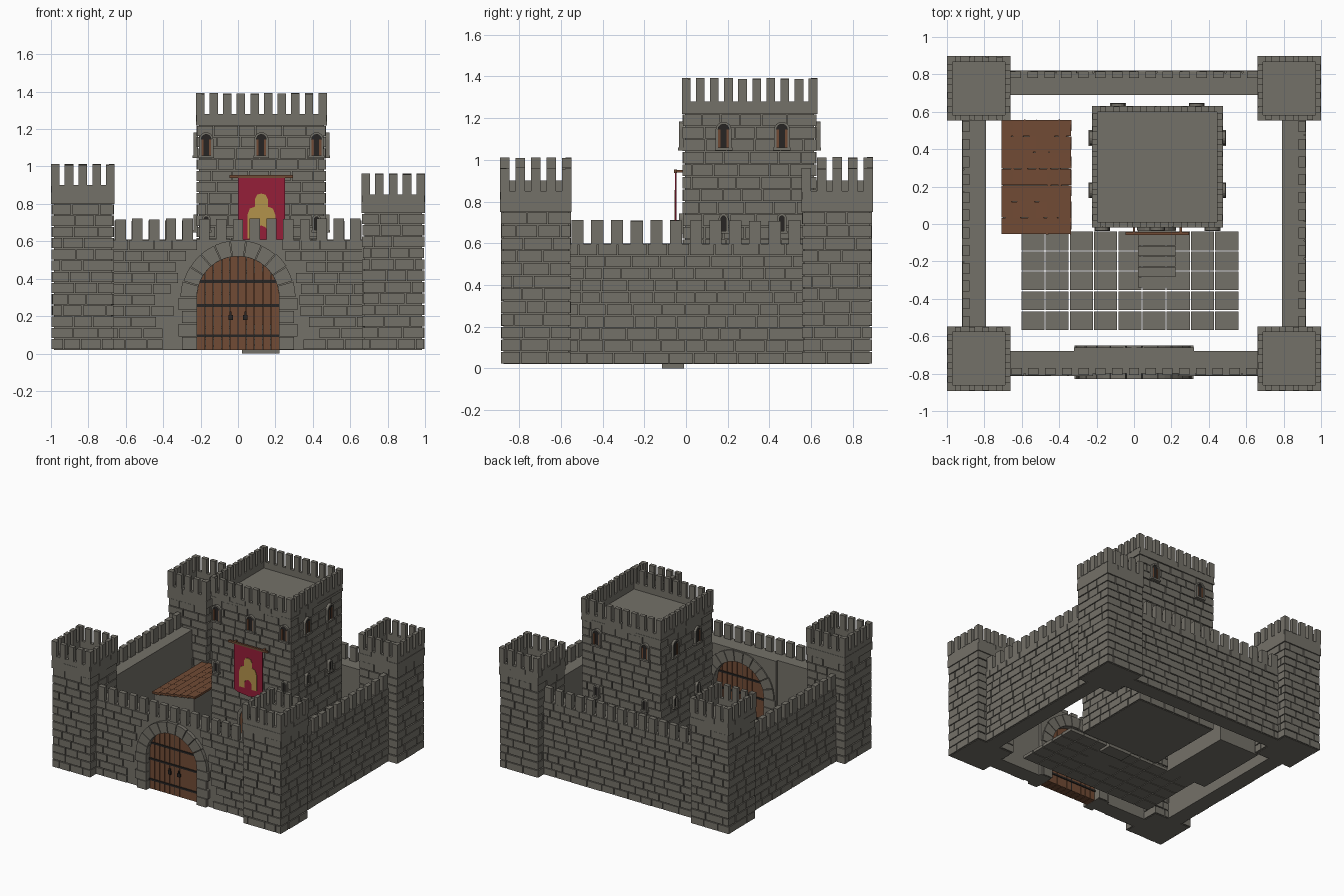
import bpy, bmesh, math, random
from mathutils import Matrix, Vector

if "Cube" in bpy.data.objects:
    bpy.data.objects.remove(bpy.data.objects["Cube"])

random.seed(4)
I = Matrix.Identity(4)
Z0 = 0.02


def material(name, rgb):
    m = bpy.data.materials.new(name)
    m.diffuse_color = (*rgb, 1)
    m.use_nodes = True
    m.node_tree.nodes["Principled BSDF"].inputs["Base Color"].default_value = m.diffuse_color
    return m


STONE = material("grey stone", (0.175, 0.165, 0.14))
WOOD = material("brown wood", (0.165, 0.07, 0.035))
IRON = material("dark iron", (0.02, 0.018, 0.017))
RED = material("crimson cloth", (0.30, 0.013, 0.04))
GOLD = material("gold cloth", (0.45, 0.29, 0.07))


class Part:
    """Collects boxes and prisms into one named object."""

    def __init__(self, name, mat):
        self.name, self.mat, self.bm = name, mat, bmesh.new()

    def box(self, lo, hi, M=I):
        lo, hi = Vector(lo), Vector(hi)
        S = Matrix.Diagonal((*(hi - lo), 1))
        bmesh.ops.create_cube(self.bm, size=1, matrix=M @ Matrix.Translation((lo + hi) / 2) @ S)

    def prism(self, pts, y0, y1, M=I):
        a = [self.bm.verts.new(M @ Vector((x, y0, z))) for x, z in pts]
        b = [self.bm.verts.new(M @ Vector((x, y1, z))) for x, z in pts]
        self.bm.faces.new(a)
        self.bm.faces.new(b[::-1])
        for i in range(len(a)):
            j = (i + 1) % len(a)
            self.bm.faces.new((a[j], a[i], b[i], b[j]))

    def done(self):
        bmesh.ops.recalc_face_normals(self.bm, faces=self.bm.faces[:])
        me = bpy.data.meshes.new(self.name)
        self.bm.to_mesh(me)
        self.bm.free()
        me.materials.append(self.mat)
        bpy.context.collection.objects.link(bpy.data.objects.new(self.name, me))


def side(cx, cy, k):
    """Frame of side k (front, right, back, left): local -y points outward."""
    return Matrix.Translation((cx, cy, 0)) @ Matrix.Rotation(k * math.pi / 2, 4, 'Z')


def arch(r, spring, z0, n=16):
    arc = [(-r * math.cos(math.pi * i / n), spring + r * math.sin(math.pi * i / n)) for i in range(n + 1)]
    return [(-r, z0)] + arc + [(r, z0)]


def bricks(p, M, u0, u1, z0, z1, face, d=0.012, skip=None):
    """Courses of slightly raised blocks on the plane y = -face."""
    rows = round((z1 - z0) / 0.06)
    h, g = (z1 - z0) / rows, 0.003
    for r in range(rows):
        cuts, u = [u0], u0 + random.uniform(0.04, 0.13)
        while u < u1 - 0.04:
            cuts.append(u)
            u += random.uniform(0.085, 0.15)
        cuts.append(u1)
        for a, b in zip(cuts, cuts[1:]):
            za, zb = z0 + r * h, z0 + (r + 1) * h
            if skip and skip(a, b, za):
                continue
            out = d - random.choice((0, 0, 0.002, 0.003))
            p.box((a + g, -face - out, za + g), (b - g, -face + 0.004, zb - g), M)


def merlons(p, M, u0, u1, n, face, thick, z0, z1, fill=0.62):
    pitch = (u1 - u0) / (n - 1 + fill)
    for i in range(n):
        a = u0 + i * pitch
        p.box((a, -face, z0 - 0.005), (a + pitch * fill, -face + thick, z1 + random.uniform(-0.003, 0.003)), M)


def square_tower(name, cx, cy, hx, hy, top, n, band=0.10, mer=0.11):
    """Brick body, overhanging hollow parapet and merlons."""
    p = Part(name, STONE)
    base = top - mer
    p.box((cx - hx + .016, cy - hy + .016, Z0), (cx + hx - .016, cy + hy - .016, base - 0.05))
    for k in range(4):
        w, f = (hx, hy) if k % 2 == 0 else (hy, hx)
        M = side(cx, cy, k)
        bricks(p, M, -w + .005, w - .005, Z0, base - band, f - 0.016)
        p.box((-w, -f, base - band), (w, -f + 0.03, base - 0.04), M)
        bricks(p, M, -w + .003, w - .003, base - 0.045, base, f - 0.004, 0.004)
        p.box((-w + .003, -f + .003, base - 0.05), (w - .003, -f + 0.03, base), M)
        merlons(p, M, -w, w, n, f, 0.03, base, top)
    p.done()


# corner towers
for nm, cx, cy, top in (("front_left_tower", -.83, -.72, 1.01), ("front_right_tower", .83, -.72, .96),
                        ("back_left_tower", -.83, .725, 1.01), ("back_right_tower", .83, .725, .96)):
    square_tower(nm, cx, cy, 0.17, 0.172, top, 5)

# keep
KX, KY, KW, KD = 0.125, 0.305, 0.35, 0.325
square_tower("keep", KX, KY, KW, KD, 1.39, 10, band=0.06)

# side and back curtain walls
for nm, k, w, f in (("right_wall", 1, 0.57, 0.92), ("back_wall", 2, 0.68, 0.82), ("left_wall", 3, 0.57, 0.92)):
    p, M = Part(nm, STONE), side(0, 0, k)
    p.box((-w, -f + .012, Z0), (w, -f + 0.13, 0.60), M)
    bricks(p, M, -w, w, Z0, 0.60, f - 0.012)
    merlons(p, M, -w + 0.02, w - 0.02, 15 if k == 2 else 12, f - 0.004, 0.036, 0.60, 0.71)
    p.done()

# front wall with arched gateway
SP, R, RO = 0.30, 0.22, 0.31


def in_gate(a, b, z):
    x = 0 if a * b < 0 else min(abs(a), abs(b))
    return x < RO and (z < SP or math.hypot(x, z - SP) < RO - 0.03)


p = Part("front_wall", STONE)
for s in (-1, 1):
    a, b = sorted((s * 0.68, s * 0.32))
    p.box((a, -0.80, Z0), (b, -0.68, 0.61))
opening = arch(R, SP, Z0)
p.prism([(-.32, Z0)] + opening + [(.32, Z0), (.32, .61), (-.32, .61)], -0.80, -0.66)
bricks(p, I, -0.68, 0.68, Z0, 0.61, 0.80, skip=in_gate)
merlons(p, I, -0.655, 0.655, 15, 0.806, 0.036, 0.61, 0.72)
p.done()

# gate surround, outside and inside
p = Part("gate_arch", STONE)
for y0, y1 in ((-.828, -.79), (-.67, -.65)):
    for i in range(11):
        a, b = (math.pi * (i + t) / 11 for t in (0.03, 0.97))
        ro = RO - random.uniform(0, 0.008)
        ring = [(r * math.cos(t), SP + r * math.sin(t)) for r, t in
                ((R, a), (ro, a), (ro, (a + b) / 2), (ro, b), (R, b), (R, (a + b) / 2))]
        p.prism(ring, y0, y1)
    for s in (-1, 1):
        for i in range(4):
            x0, x1 = sorted((s * R, s * (RO + (0.008 if i % 2 else -0.01))))
            p.box((x0, y0, Z0 + i * .07 + .002), (x1, y1, Z0 + (i + 1) * .07 - .002))
p.done()

# gate doors: planks cut to the arch, iron straps and ring handles
p = Part("gate_planks", WOOD)
for i in range(10):
    x0 = -R + i * 0.044 + 0.0015
    xs = [x0 + 0.041 * t / 4 for t in range(5)]
    p.prism([(xs[0], Z0)] + [(x, SP + math.sqrt(max(0, R * R - x * x))) for x in xs] + [(xs[-1], Z0)], -.785, -.70)
p.done()
p = Part("gate_ironwork", IRON)
for z in (0.095, 0.257, 0.385):
    w = R if z < SP else math.sqrt(R * R - (z - SP) ** 2)
    for y in (-.792, -.70):
        p.box((-w, y, z - .007), (w, y + .007, z + .007))
for x in (-.04, .04):
    p.box((x - .012, -.797, .18), (x + .012, -.785, .205))
    p.box((x - .006, -.797, .2), (x + .006, -.785, .225))
p.box((-.003, -.787, Z0), (.003, -.698, .515))
p.done()

# keep windows on all four sides: frame, dark opening, wooden shutter
frames, holes, shutters = Part("window_frames", STONE), Part("window_openings", IRON), Part("window_shutters", WOOD)


def window(k, u, z, r=0.026, h=0.085, slit=False):
    f = KD if k % 2 == 0 else KW
    M = side(KX, KY, k) @ Matrix.Translation((u, -f, z))
    frames.prism(arch(r + .012, h, 0, 8) + arch(r, h, 0, 8)[::-1], -.014, .012, M)
    frames.box((-r - .016, -.018, -.014), (r + .016, .01, 0), M)
    holes.prism(arch(r, h, 0, 8), -.003, .012, M)
    if not slit:
        for s in (-1, 1):
            a, b = sorted((s * r, s * r * 0.55))
            shutters.box((a, -.008, 0), (b, 0, h), M)


for k, us in enumerate(((-.295, 0, .295), (-.125, .155), (-.21, .21), (-.155, .125))):
    for u in us:
        window(k, u, 1.06)
        if not (k == 0 and u == 0):
            window(k, u, 0.66, 0.011, 0.06, True)
for q in (frames, holes, shutters):
    q.done()

# keep door and stone steps
p = Part("keep_door", WOOD)
p.prism(arch(.08, .36, .15, 10), -.03, 0, Matrix.Translation((.12, 0, 0)))
p.done()
p = Part("keep_door_frame", STONE)
p.prism(arch(.105, .36, .15, 10) + arch(.08, .36, .15, 10)[::-1], -.036, 0, Matrix.Translation((.12, 0, 0)))
p.done()
p = Part("keep_steps", STONE)
for i in range(5):
    y = -0.34 + i * 0.056
    p.box((.022, y, 0 if i == 4 else Z0), (.222, y + .055 if i < 4 else -.01, .05 + i * .026))
p.done()

# hanging banner with a gold tower emblem
p = Part("banner_pole", WOOD)
p.box((-.045, -.058, .938), (.295, -.042, .954))
for x in (0.0, .25):
    p.box((x - .006, -.05, .94), (x + .006, -.01, .952))
p.done()
p = Part("banner_cloth", RED)
p.prism([(0, .94), (.25, .94), (.25, .58), (.215, .565), (.125, .555), (.035, .565), (0, .58)], -.052, -.046)
p.done()
p = Part("banner_emblem", GOLD)
half = [(.03, .615), (.03, .66), (.022, .675), (0, .685)]
outer = [(.075, .615), (.075, .74), (.062, .775), (.035, .785), (.035, .825), (.022, .85), (0, .855)]
p.prism([(.125 + x, z) for x, z in outer] + [(.125 - x, z) for x, z in outer[-2::-1]]
        + [(.125 - x, z) for x, z in half] + [(.125 + x, z) for x, z in half[-2::-1]], -.056, -.051)
p.done()

# courtyard paving
p = Part("courtyard_paving", STONE)
for i in range(9):
    for j in range(5):
        x, y = -.605 + i * .1295, -.57 + j * .1065
        p.box((x + .003, y + .003, Z0), (x + .1265, y + .1035, .04 + random.uniform(0, .004)))
p.done()

# lean-to shed with shingle roof
p = Part("shed_walls", STONE)
p.prism([(-.70, Z0), (-.35, Z0), (-.35, .405), (-.70, .345)], -.045, .55)
p.done()
p = Part("shed_roof", WOOD)
slope = Matrix.Rotation(-math.atan2(.06, .36), 4, 'Y')
for i in range(6):
    for j in range(7):
        T = Matrix.Translation((-.705 + (i + .5) * .061, -.055 + (j + .5) * .0875, .358 + (i + .5) * .0105))
        T = T @ slope @ Matrix.Rotation(random.uniform(-.03, .03), 4, 'Z') @ Matrix.Rotation(.12, 4, 'Y')
        p.box((-.034, -.043, -.008), (.034, .043, .008), T)
p.done()
